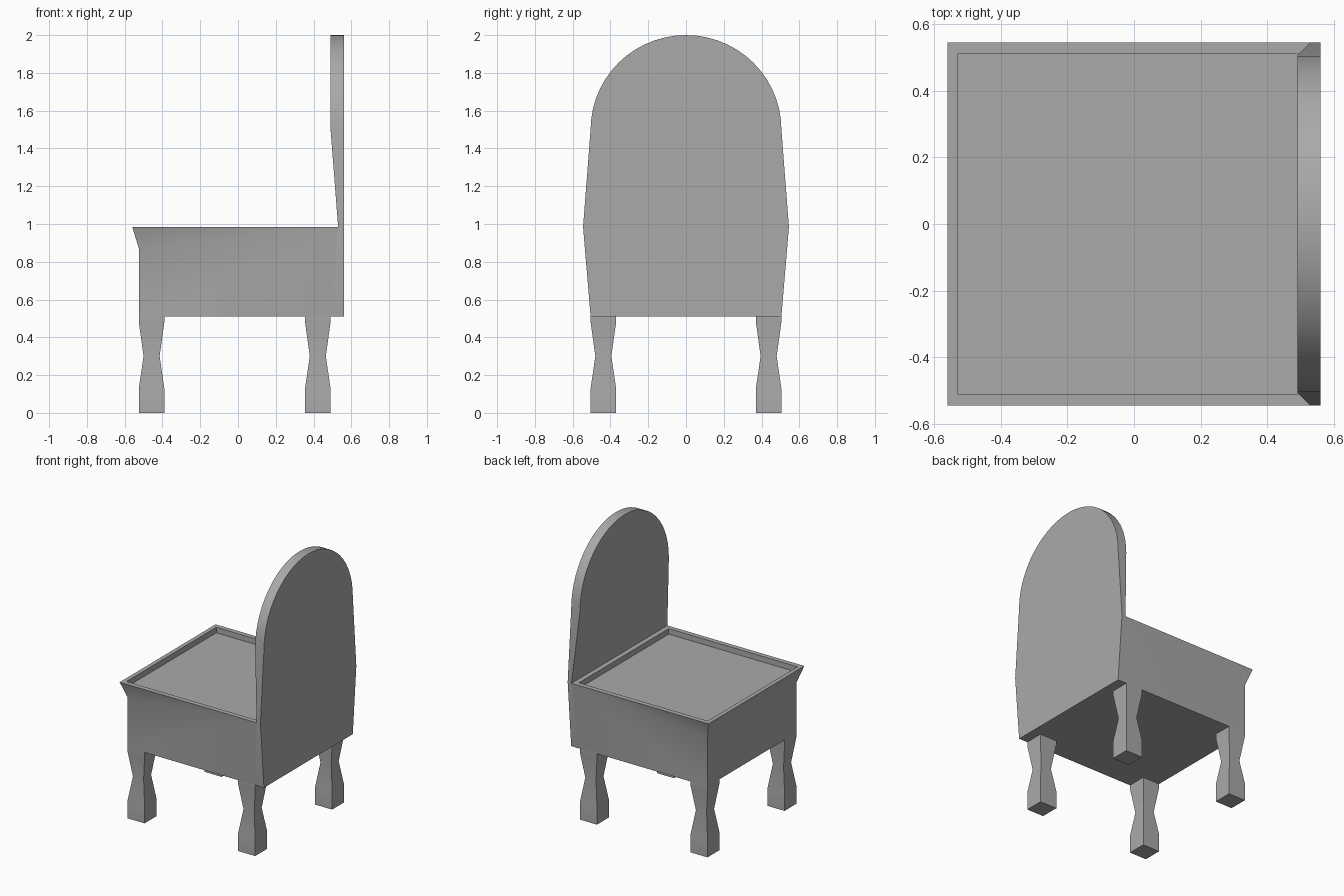
import bpy, bmesh, math

cube = bpy.data.objects.get("Cube")
if cube:
    bpy.data.objects.remove(cube, do_unlink=True)

grey = bpy.data.materials.new("plain_grey")
grey.use_nodes = True
grey.diffuse_color = (0.4, 0.4, 0.4, 1)
grey.node_tree.nodes["Principled BSDF"].inputs["Base Color"].default_value = (0.4, 0.4, 0.4, 1)

BASE, SEAT, ARCH = 0.51, 0.985, 1.5    # heights: underside, seat rim, start of arch
HALF, FLARE = 0.505, 0.545             # half widths: straight and flared
FRONT, BACK = -0.525, 0.56


def finish(name, bm):
    bmesh.ops.recalc_face_normals(bm, faces=bm.faces)
    mesh = bpy.data.meshes.new(name)
    bm.to_mesh(mesh)
    bm.free()
    obj = bpy.data.objects.new(name, mesh)
    bpy.context.collection.objects.link(obj)
    mesh.materials.append(grey)
    bpy.ops.object.select_all(action="DESELECT")
    obj.select_set(True)
    bpy.context.view_layer.objects.active = obj
    bpy.ops.object.shade_smooth_by_angle(angle=math.radians(30))
    return obj


def bridge(bm, a, b):
    for i in range(len(a)):
        j = (i + 1) % len(a)
        bm.faces.new((a[i], a[j], b[j], b[i]))


# Legs: square section with a narrow waist
def leg(name, cx, cy):
    bm = bmesh.new()
    rings = []
    for z, h in ((0, 0.0675), (0.13, 0.0675), (0.3, 0.0425), (0.48, 0.0675), (BASE, 0.0675)):
        rings.append([bm.verts.new((cx + sx * h, cy + sy * h, z))
                      for sx, sy in ((-1, -1), (1, -1), (1, 1), (-1, 1))])
    for a, b in zip(rings, rings[1:]):
        bridge(bm, a, b)
    bm.faces.new(rings[0])
    bm.faces.new(rings[-1])
    finish(name, bm)


for end, cx in (("front", -0.4575), ("back", 0.4225)):
    for side, s in (("left", 1), ("right", -1)):
        leg(f"{end}_{side}_leg", cx, s * 0.4375)


# Seat box: flared front lip, sides leaning outward, sunken top
bm = bmesh.new()
sides = []
for s in (-1, 1):
    top, lip, foot, heel, rear = [bm.verts.new((x, s * y, z)) for x, y, z in (
        (-0.56, FLARE, SEAT), (FRONT, HALF, 0.87), (FRONT, HALF, BASE),
        (0.49, HALF, BASE), (0.53, FLARE, SEAT))]
    bm.faces.new((top, lip, rear))
    bm.faces.new((lip, foot, rear))
    bm.faces.new((foot, heel, rear))
    sides.append((top, lip, foot, heel, rear))
right, left = sides
for i in range(4):
    bm.faces.new((right[i], right[i + 1], left[i + 1], left[i]))
rim = [right[0], right[4], left[4], left[0]]
corners = ((-0.53, -0.51), (0.495, -0.51), (0.495, 0.51), (-0.53, 0.51))
inner = [bm.verts.new((x, y, SEAT)) for x, y in corners]
floor = [bm.verts.new((x, y, SEAT - 0.04)) for x, y in corners]
bridge(bm, rim, inner)
bridge(bm, inner, floor)
bm.faces.new(floor)
finish("seat_box", bm)


# Backrest: rounded arch, thinnest where it meets the seat rim
arc = [(HALF * math.cos(t), ARCH + 0.5 * math.sin(t))
       for t in (math.pi * i / 28 for i in range(29))]
outline = [(-HALF, BASE), (HALF, BASE), (FLARE, SEAT)] + arc + [(-FLARE, SEAT)]
bm = bmesh.new()
outer = [bm.verts.new((BACK, y, z)) for y, z in outline]
face = [bm.verts.new((0.53 if z == SEAT else 0.49, y, z)) for y, z in outline]
bridge(bm, outer, face)
bm.faces.new(outer)
bm.faces.new((face[0], face[1], face[2], face[-1]))
bm.faces.new((face[2], face[3], face[-2], face[-1]))
bm.faces.new(face[3:-1])
finish("backrest", bm)
